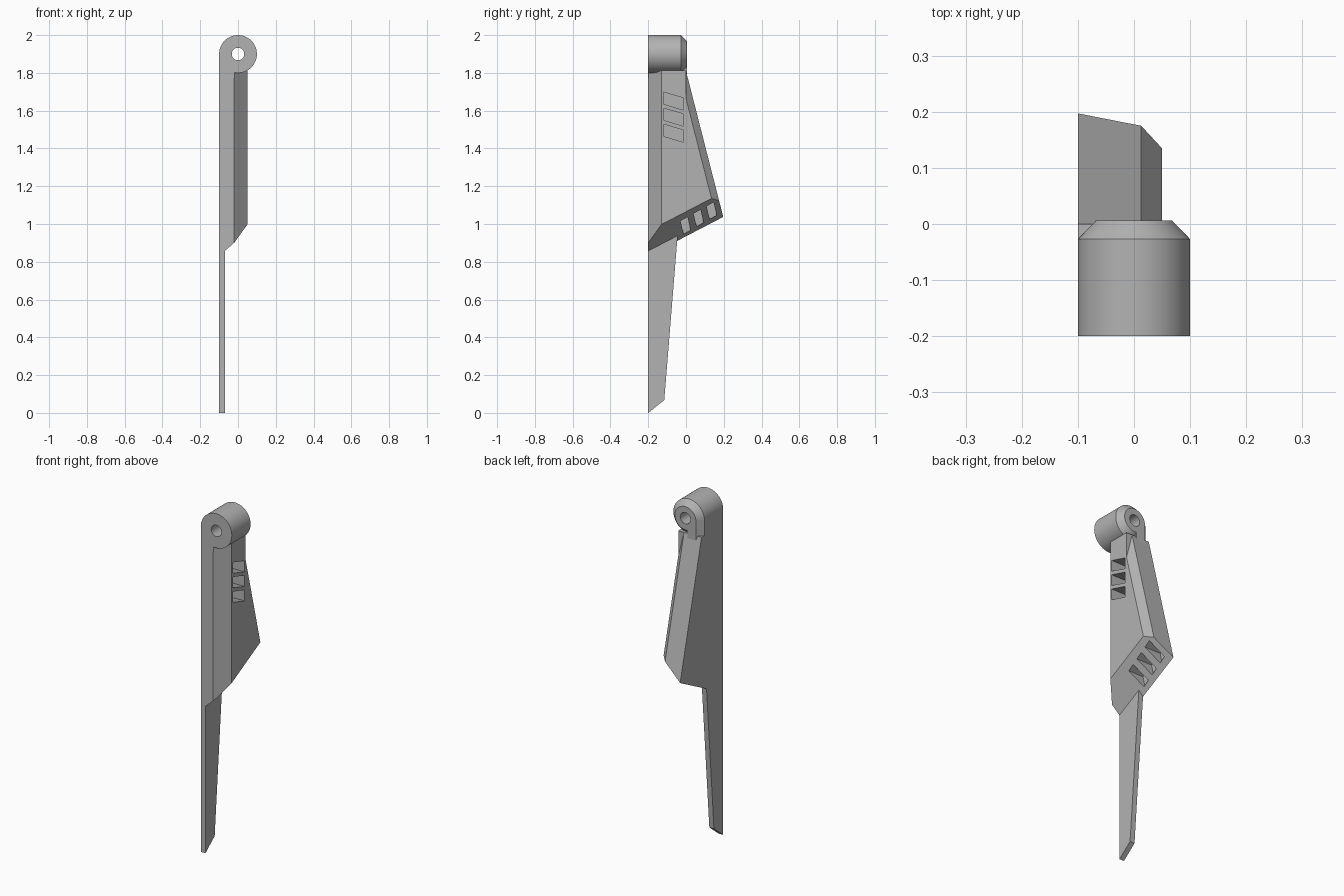
import bpy, bmesh, math
from mathutils import Vector

cube = bpy.data.objects.get("Cube")
if cube:
    bpy.data.objects.remove(cube, do_unlink=True)

grey = bpy.data.materials.new("plain grey")
grey.use_nodes = True
grey.diffuse_color = (0.45, 0.45, 0.45, 1)
grey.node_tree.nodes["Principled BSDF"].inputs["Base Color"].default_value = (0.45, 0.45, 0.45, 1)


def finish(name, bm):
    bmesh.ops.recalc_face_normals(bm, faces=bm.faces[:])
    mesh = bpy.data.meshes.new(name)
    bm.to_mesh(mesh)
    bm.free()
    mesh.materials.append(grey)
    obj = bpy.data.objects.new(name, mesh)
    bpy.context.collection.objects.link(obj)
    return obj


def loft(bm, rings):
    """Skin matching rings of points and cap both ends."""
    loops = [[bm.verts.new(p) for p in ring] for ring in rings]
    for a, b in zip(loops, loops[1:]):
        for i in range(len(a)):
            j = (i + 1) % len(a)
            bm.faces.new((a[i], a[j], b[j], b[i]))
    bm.faces.new(loops[0])
    bm.faces.new(loops[-1])


def side_prism(bm, profile, x0, x1):
    """Extrude a (y, z) profile along x."""
    loft(bm, [[(x, y, z) for y, z in profile] for x in (x0, x1)])


def cut_block(name, lo, hi, planes):
    """Box trimmed by planes given as (point, outward normal)."""
    bm = bmesh.new()
    side_prism(bm, [(lo[1], lo[2]), (hi[1], lo[2]), (hi[1], hi[2]), (lo[1], hi[2])], lo[0], hi[0])
    for point, normal in planes:
        bmesh.ops.bisect_plane(bm, geom=bm.verts[:] + bm.edges[:] + bm.faces[:], dist=1e-5,
                               plane_co=point, plane_no=Vector(normal).normalized(), clear_outer=True)
        bmesh.ops.holes_fill(bm, edges=[e for e in bm.edges if e.is_boundary])
    return finish(name, bm)


def combine(target, other, operation):
    """Apply a boolean and remove the helper object."""
    other.hide_render = True
    mod = target.modifiers.new(operation.lower(), "BOOLEAN")
    mod.operation, mod.solver, mod.object = operation, "EXACT", other
    bpy.ops.object.select_all(action="DESELECT")
    target.select_set(True)
    bpy.context.view_layer.objects.active = target
    bpy.ops.object.modifier_apply(modifier=mod.name)
    bpy.data.objects.remove(other, do_unlink=True)


# Housing: upright block plus a rear wedge, sharing the sloped underside
underside = ((-0.07, -0.2, 0.857), (0.87, 0.52, -1))
front_bevel = ((-0.02, -0.2, 1), (1, -1, 0))
rear_slope = ((0, 0.198, 1.034), (0, 1, 0.255))
rear_bevel = ((0.05, 0.135, 1.135), (1, 1, 0.255))
housing = cut_block("housing", (-0.1, -0.2, 0.5), (0.05, 0, 1.812), [underside, front_bevel])
wedge = cut_block("wedge", (-0.1, -0.1, 0.5), (0.05, 0.4, 1.812), [underside, rear_slope, rear_bevel])
combine(housing, wedge, "UNION")

# Vents: three slots in the side, three in the underside
bm = bmesh.new()
for i in range(3):
    dz = -0.085 * i
    side_prism(bm, [(y, z + dz) for y, z in
                    ((-0.119, 1.698), (-0.013, 1.667), (-0.013, 1.603), (-0.119, 1.635))], -0.08, 0.2)
    side_prism(bm, [(y + 0.069 * i, z + 0.039 * i) for y, z in
                    ((-0.029, 1.016), (0.008, 1.037), (0.024, 0.968), (-0.013, 0.947))], -0.085, 0.2)
combine(housing, finish("vent_cutter", bm), "DIFFERENCE")

# Tidy coplanar splits on the housing
bm = bmesh.new()
bm.from_mesh(housing.data)
bmesh.ops.dissolve_limit(bm, angle_limit=0.005, verts=bm.verts[:], edges=bm.edges[:])
bm.to_mesh(housing.data)
bm.free()


# Pivot lug: round barrel with a straight outer side and a tapered rear end
def lug_ring(y, r):
    angles = [math.radians(-100 + 280 * i / 48) for i in range(49)]
    ring = [(r * math.cos(a), y, 1.9 + r * math.sin(a)) for a in angles]
    return ring + [(-r, y, 1.77), (-0.2 * r, y, 1.77)]


bm = bmesh.new()
loft(bm, [lug_ring(-0.2, 0.1), lug_ring(-0.027, 0.1), lug_ring(0.006, 0.068)])
lug = finish("pivot_lug", bm)

# Pivot hole
bm = bmesh.new()
turns = [math.tau * i / 32 for i in range(32)]
loft(bm, [[(0.033 * math.cos(a), y, 1.9 + 0.033 * math.sin(a)) for a in turns] for y in (-0.4, 0.3)])
combine(lug, finish("hole_cutter", bm), "DIFFERENCE")
bpy.ops.object.shade_smooth_by_angle(angle=math.radians(30))

# Blade: thin tapering strip below the housing
bm = bmesh.new()
side_prism(bm, [(-0.2, 0), (-0.115, 0.068), (-0.045, 0.932), (-0.045, 0.95), (-0.2, 0.88)], -0.1, -0.07)
finish("blade", bm)
